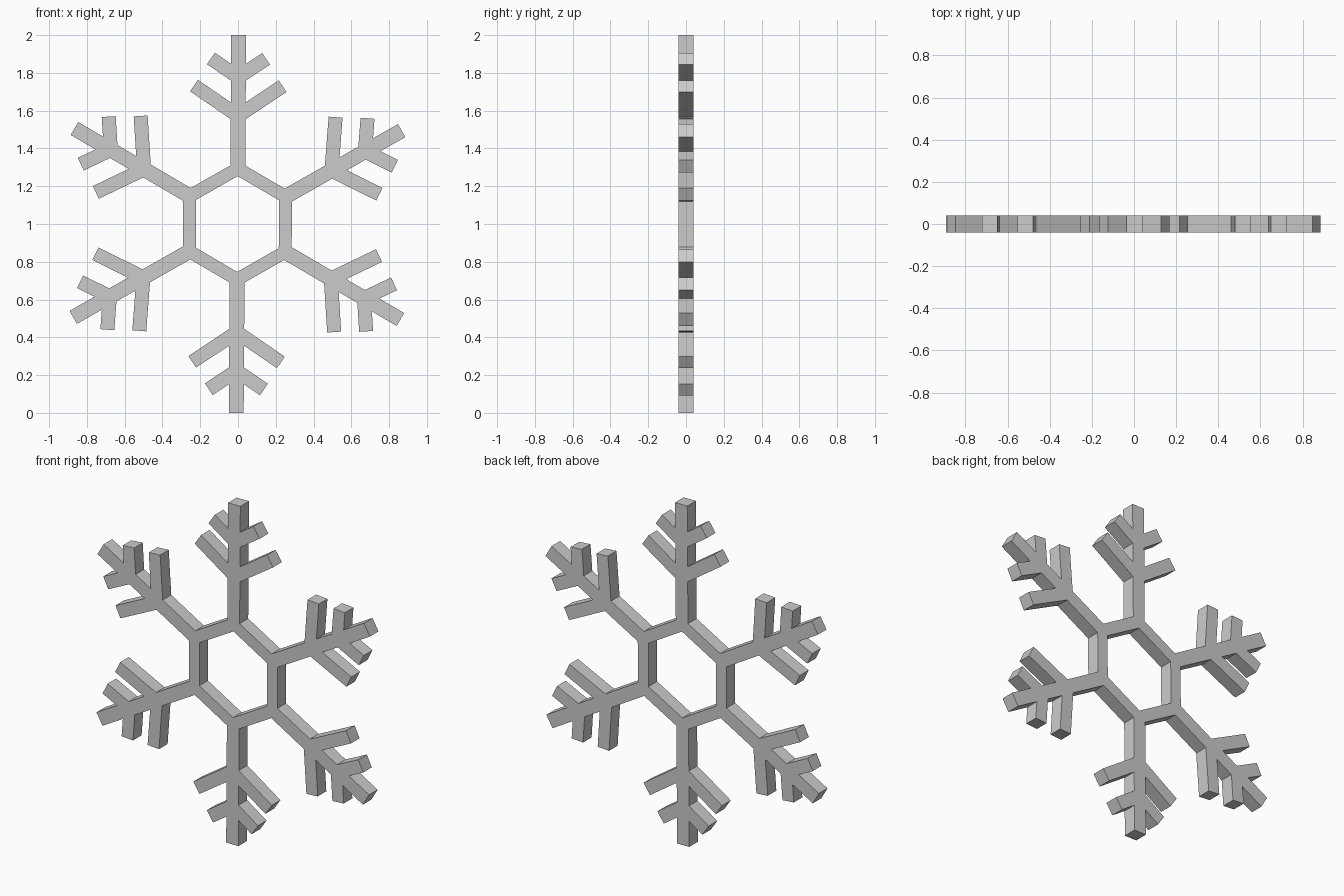
import bpy
import bmesh
from math import sin, cos, tan, radians
from mathutils import Matrix, Vector

if "Cube" in bpy.data.objects:
    bpy.data.objects.remove(bpy.data.objects["Cube"])

HALF_DEPTH = 0.04
ARM_HALF = 0.0395          # half width of an arm
TWIG_HALF = 0.037          # half width of a twig
TWIG_ANGLE = radians(34)
RING_IN, RING_OUT = 0.2195, 0.288   # hexagon apothems
TWIGS = [(0.573, 0.283), (0.777, 0.176)]   # (distance from centre, length)


def twig_points(start, length):
    """Outline of one right-hand twig, from its lower to its upper root."""
    c, s = cos(TWIG_ANGLE), sin(TWIG_ANGLE)
    mid = start + ARM_HALF * tan(TWIG_ANGLE)
    ex, ey = length * c, start + length * s
    return [(ARM_HALF, mid - TWIG_HALF / c),
            (ex + TWIG_HALF * s, ey - TWIG_HALF * c),
            (ex - TWIG_HALF * s, ey + TWIG_HALF * c),
            (ARM_HALF, mid + TWIG_HALF / c)]


# Right half of one sixth: ring half-bars, then arm with twigs
c30, s30 = cos(radians(30)), sin(radians(30))
half = [(RING_IN * s30, RING_IN * c30),
        (RING_OUT * s30, RING_OUT * c30),
        (ARM_HALF, RING_OUT / c30 - ARM_HALF * tan(radians(30)))]
for start, length in TWIGS:
    half += twig_points(start, length)
half.append((ARM_HALF, 1.0))
outline = [(0, RING_IN / c30)] + half + [(-x, z) for x, z in reversed(half)]

# Six copies around the centre, joined into one flat plate
bm = bmesh.new()
place = Matrix.Translation((-0.003, 0, 1.0))
for i in range(6):
    turn = place @ Matrix.Rotation(radians(60 * i + 0.37), 4, 'Y')
    bm.faces.new([bm.verts.new(turn @ Vector((x, -HALF_DEPTH, z))) for x, z in outline])
bmesh.ops.remove_doubles(bm, verts=bm.verts[:], dist=0.0005)

# Thickness
result = bmesh.ops.extrude_face_region(bm, geom=bm.faces[:], use_keep_orig=True)
new_verts = [g for g in result["geom"] if isinstance(g, bmesh.types.BMVert)]
bmesh.ops.translate(bm, verts=new_verts, vec=(0, 2 * HALF_DEPTH, 0))
bmesh.ops.recalc_face_normals(bm, faces=bm.faces[:])

mesh = bpy.data.meshes.new("snowflake")
bm.to_mesh(mesh)
bm.free()
bpy.context.collection.objects.link(bpy.data.objects.new("snowflake", mesh))
